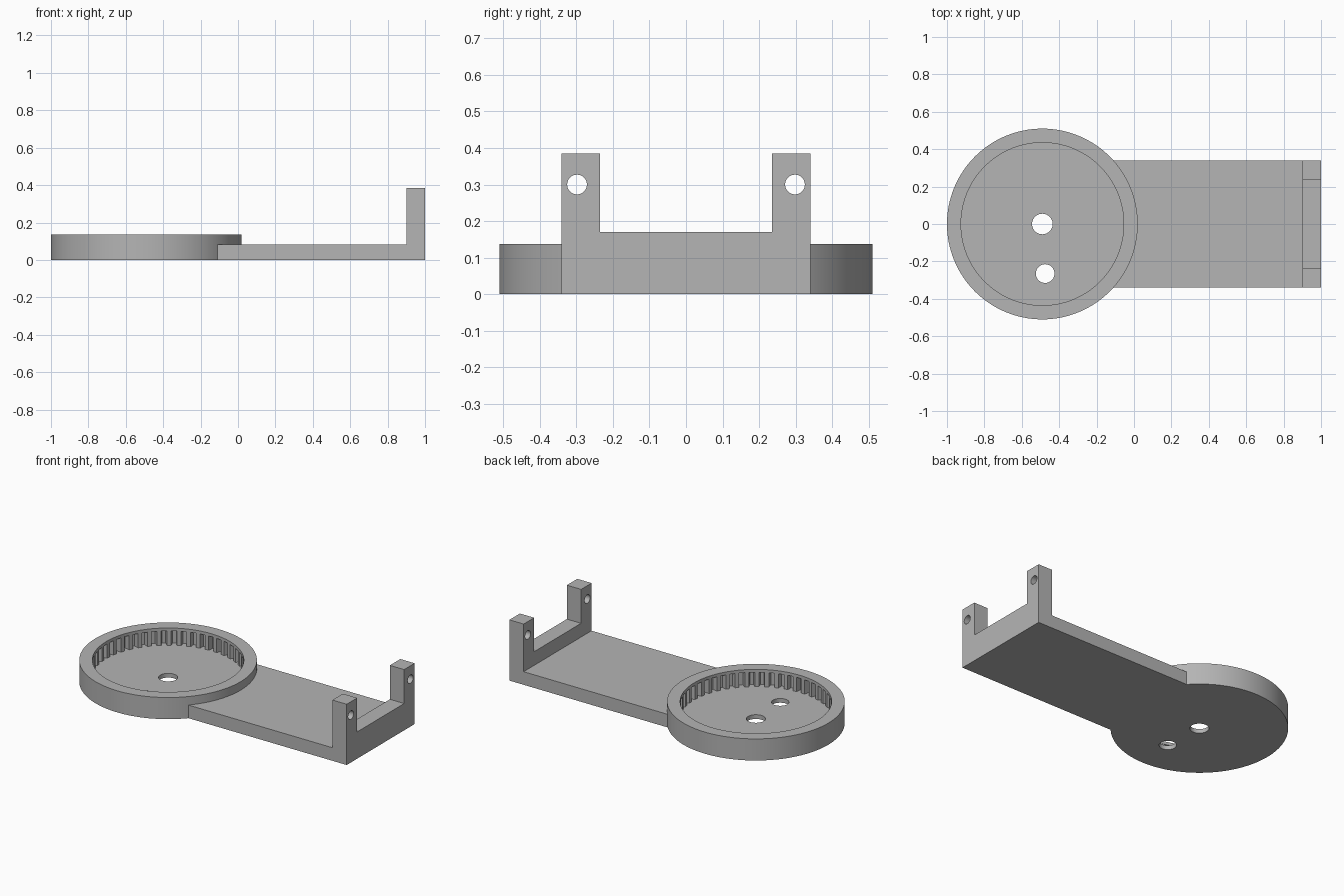
import bpy
import bmesh
from math import sin, cos, asin, pi, radians
from mathutils import Vector

cube = bpy.data.objects.get("Cube")
if cube:
    bpy.data.objects.remove(cube, do_unlink=True)

grey = bpy.data.materials.new("light grey plastic")
grey.use_nodes = True
colour = (0.46, 0.46, 0.46, 1)
grey.diffuse_color = colour
grey.node_tree.nodes["Principled BSDF"].inputs["Base Color"].default_value = colour

HUB = Vector((-0.49, 0, 0))
OUTER, INNER, ROOT = 0.51, 0.436, 0.468
RIM_TOP, FLOOR, LIP = 0.137, 0.027, 0.118
HALF, PLATE_TOP = 0.34, 0.083
TEETH = 48


def prism(name, points, direction):
    """Extrude a closed outline along a direction."""
    bm = bmesh.new()
    face = bm.faces.new([bm.verts.new(p) for p in points])
    ext = bmesh.ops.extrude_face_region(bm, geom=[face])
    moved = [v for v in ext["geom"] if isinstance(v, bmesh.types.BMVert)]
    bmesh.ops.translate(bm, verts=moved, vec=direction)
    bmesh.ops.recalc_face_normals(bm, faces=bm.faces)
    mesh = bpy.data.meshes.new(name)
    bm.to_mesh(mesh)
    bm.free()
    mesh.materials.append(grey)
    obj = bpy.data.objects.new(name, mesh)
    bpy.context.collection.objects.link(obj)
    return obj


def polar(radius, angle, z):
    return HUB + Vector((radius * cos(angle), radius * sin(angle), z))


def cylinder(name, centre, radius, height, count=48):
    points = [centre + Vector((radius * cos(2 * pi * i / count),
                               radius * sin(2 * pi * i / count), 0)) for i in range(count)]
    return prism(name, points, (0, 0, height))


def cut(target, cutter):
    cutter.hide_render = True
    mod = target.modifiers.new("cut", "BOOLEAN")
    mod.operation, mod.solver, mod.object = "DIFFERENCE", "EXACT", cutter
    bpy.context.view_layer.objects.active = target
    bpy.ops.object.modifier_apply(modifier=mod.name)
    bpy.data.objects.remove(cutter, do_unlink=True)


# Round housing with an internal gear under a smooth lip
housing = cylinder("ring_housing", HUB, OUTER, RIM_TOP, 128)
pitch = 2 * pi / TEETH
tooth = ((-0.5, INNER), (-0.22, INNER), (-0.1, ROOT), (0.24, ROOT), (0.36, INNER))
gear = [polar(r, (i + t) * pitch, FLOOR) for i in range(TEETH) for t, r in tooth]
cut(housing, prism("gear_cutter", gear, (0, 0, LIP - FLOOR)))
cut(housing, cylinder("lip_cutter", HUB + Vector((0, 0, LIP - 0.02)), INNER - 0.001, 0.1, 128))

# Shaft hole and offset hole through the floor
for centre, radius in ((HUB, 0.055), (Vector((-0.475, -0.265, 0)), 0.05)):
    cut(housing, cylinder("hole_cutter", centre - Vector((0, 0, 0.05)), radius, 0.12))

# Flat arm whose inner end follows the housing wall
reach = OUTER - 0.004
limit = asin(HALF / reach)
outline = [polar(reach, -limit + 2 * limit * i / 40, 0) for i in range(41)]
outline += [Vector((0.9, HALF, 0)), Vector((0.9, -HALF, 0))]
arm = prism("arm_plate", outline, (0, 0, PLATE_TOP))

# Upright end bracket with two posts
half_profile = [(HALF, 0), (HALF, 0.385), (0.235, 0.385), (0.235, 0.17)]
profile = half_profile + [(-y, z) for y, z in reversed(half_profile)]
bracket = prism("end_bracket", [(0.9, y, z) for y, z in profile], (0.1, 0, 0))

# Cross holes through the posts
for side in (-1, 1):
    ring = [(0.85, side * 0.298 + 0.027 * cos(2 * pi * i / 32),
             0.3 + 0.027 * sin(2 * pi * i / 32)) for i in range(32)]
    cut(bracket, prism("post_hole_cutter", ring, (0.2, 0, 0)))

# Smooth the round walls and keep the edges crisp
for obj in (housing, arm, bracket):
    bpy.ops.object.select_all(action="DESELECT")
    obj.select_set(True)
    bpy.context.view_layer.objects.active = obj
    bpy.ops.object.shade_smooth_by_angle(angle=radians(30))
